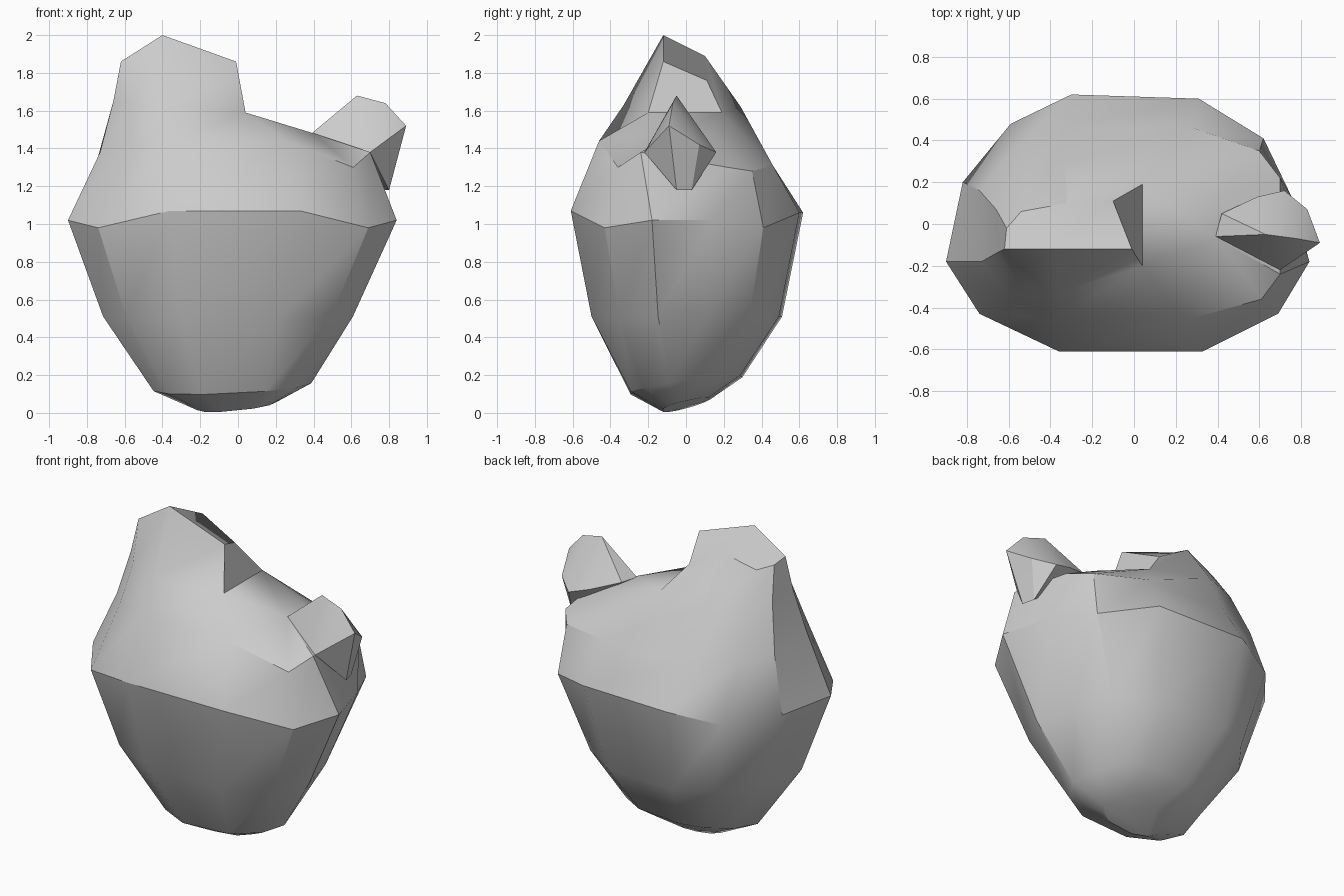
import bpy, bmesh, math

if "Cube" in bpy.data.objects:
    bpy.data.objects.remove(bpy.data.objects["Cube"])


def finish(bm, name, angle):
    bmesh.ops.recalc_face_normals(bm, faces=bm.faces)
    mesh = bpy.data.meshes.new(name)
    bm.to_mesh(mesh)
    bm.free()
    obj = bpy.data.objects.new(name, mesh)
    bpy.context.collection.objects.link(obj)
    bpy.ops.object.select_all(action='DESELECT')
    obj.select_set(True)
    bpy.context.view_layer.objects.active = obj
    bpy.ops.object.shade_smooth_by_angle(angle=math.radians(angle))
    return obj


def loft(rings, name, angle):
    """Skin rings of equal count; coincident points share a vertex."""
    bm = bmesh.new()
    cache = {}

    def vert(p):
        key = tuple(round(c, 4) for c in p)
        if key not in cache:
            cache[key] = bm.verts.new(key)
        return cache[key]

    def face(points):
        vs = list(dict.fromkeys(vert(p) for p in points))
        if len(vs) > 2 and not bm.faces.get(vs):
            bm.faces.new(vs)

    n = len(rings[0])
    for a, b in zip(rings, rings[1:]):
        for i in range(n):
            j = (i + 1) % n
            face((a[i], a[j], b[j], b[i]))
    face(rings[0])
    face(rings[-1])
    return finish(bm, name, angle)


# widest ring of the body, counter-clockwise from the left
waist = [(-.9, -.18, 1.02), (-.74, -.43, .98), (-.36, -.61, 1.07), (.33, -.61, 1.07),
         (.69, -.43, .98), (.84, -.18, 1.02), (.75, .14, 1.02), (.62, .41, .98),
         (.31, .6, 1.06), (-.3, .62, 1.06), (-.59, .48, 1.0), (-.82, .2, 1.02)]

# tapering lower body: scale x, scale y, shift x, height, tilt along x and y
lower = []
for sx, sy, dx, z, tx, ty in [(.24, .2, 0, .045, .1, .25),
                              (.48, .48, -.015, .15, .05, .15),
                              (.76, .82, -.03, .51, 0, 0)]:
    lower.append([(x * sx + dx, y * sy, z + tx * x * sx + ty * y * sy)
                  for x, y, _ in waist])

# shoulder ring, roof ring and hump crest
shoulder = [(-.73, -.18, 1.38), (-.6, -.34, 1.4), (-.36, -.46, 1.44), (.25, -.46, 1.44),
            (.61, -.36, 1.3), (.7, -.24, 1.38), (.7, .22, 1.3), (.6, .35, 1.28),
            (.28, .46, 1.31), (-.3, .46, 1.31), (-.6, .33, 1.34), (-.74, .16, 1.36)]
hump_low = [(-.66, -.14, 1.65), (-.57, -.25, 1.63), (-.36, -.33, 1.63), (.04, -.2, 1.59)]
hump_back = [(.04, .19, 1.59), (-.33, .29, 1.62), (-.56, .2, 1.62), (-.66, .07, 1.65)]
roof = hump_low + [(.4, -.07, 1.48)] * 2 + [(.4, .13, 1.47)] * 2 + hump_back
hump_base = hump_low + [hump_low[-1]] * 2 + [hump_back[0]] * 2 + hump_back
crest = ([(-.62, -.12, 1.86)] * 2 + [(-.4, -.12, 2.0)] + [(-.01, -.12, 1.86)] * 3
         + [(-.1, .11, 1.76)] * 3 + [(-.32, .1, 1.89), (-.54, .06, 1.82), (-.61, -.02, 1.84)])
loft(lower + [waist, shoulder, roof, hump_base, crest], "body", 32)

# faceted stub on the right shoulder
bm = bmesh.new()
for p in [(.39, -.06, 1.48), (.63, -.05, 1.68), (.78, -.07, 1.64), (.7, -.22, 1.38),
          (.89, -.09, 1.52), (.8, -.05, 1.18), (.83, .07, 1.42), (.72, .16, 1.38),
          (.42, .05, 1.48), (.78, .03, 1.18), (.59, .13, 1.42)]:
    bm.verts.new(p)
hull = bmesh.ops.convex_hull(bm, input=bm.verts)
bmesh.ops.delete(bm, geom=list({v for v in hull["geom_interior"]
                                if isinstance(v, bmesh.types.BMVert)}), context='VERTS')
finish(bm, "side_stub", 30)
